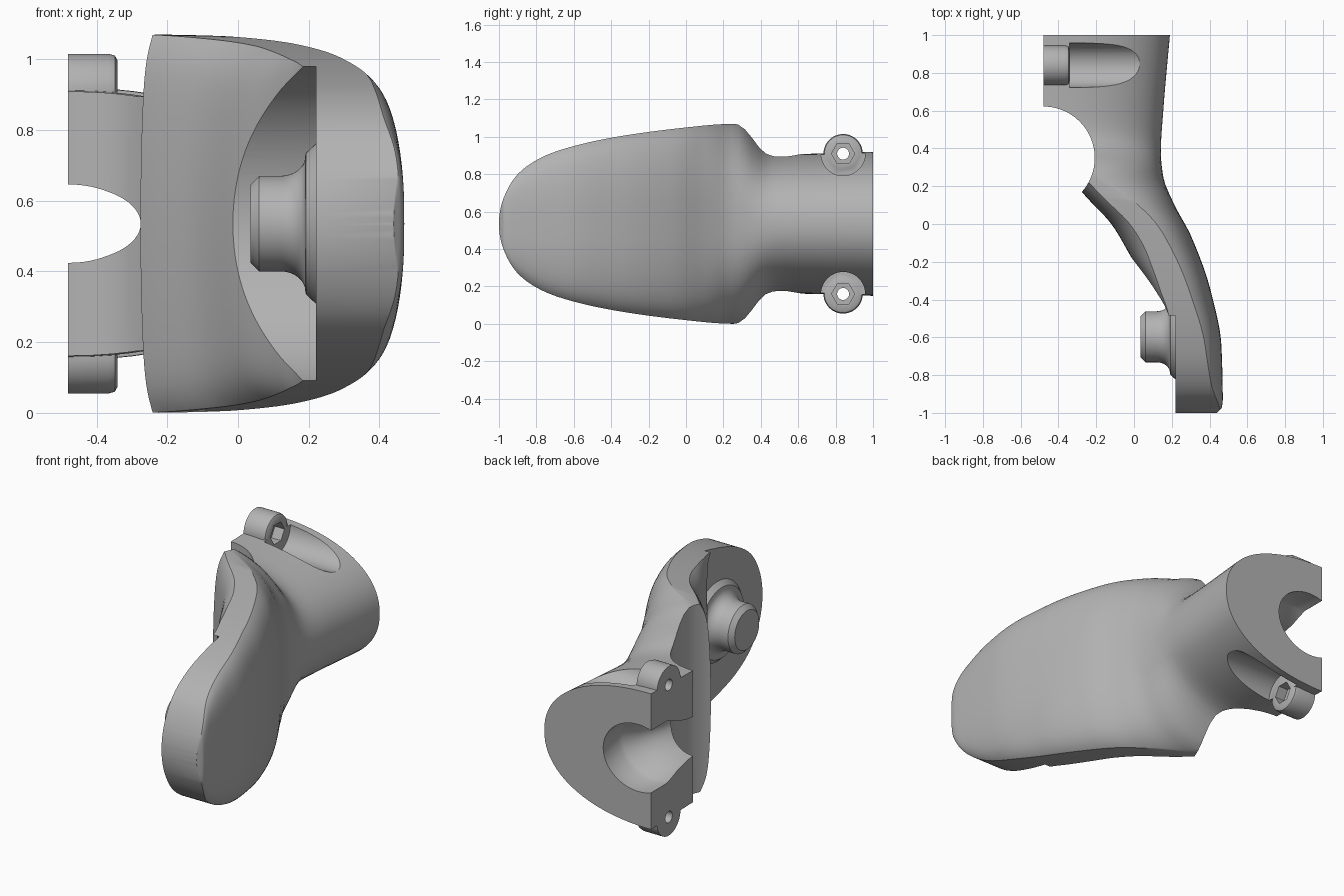
import bpy, bmesh, math
from math import sin, cos, pi

if "Cube" in bpy.data.objects:
    bpy.data.objects.remove(bpy.data.objects["Cube"], do_unlink=True)

MID = 0.535  # height of the symmetry plane

grey = bpy.data.materials.new("plain_grey")
grey.use_nodes = True
grey.diffuse_color = (0.45, 0.45, 0.45, 1)
grey.node_tree.nodes["Principled BSDF"].inputs["Base Color"].default_value = (0.45, 0.45, 0.45, 1)


def curve(keys):
    """Smooth interpolation through (position, value) keys without overshoot."""
    n = len(keys)
    slope = [(keys[i + 1][1] - keys[i][1]) / (keys[i + 1][0] - keys[i][0]) for i in range(n - 1)]
    tan = [slope[0]]
    for a, b in zip(slope, slope[1:]):
        tan.append(2 * a * b / (a + b) if a * b > 0 else 0)
    tan.append(slope[-1])

    def f(p):
        i = 0
        while i < n - 2 and p > keys[i + 1][0]:
            i += 1
        (x0, y0), (x1, y1) = keys[i], keys[i + 1]
        w = x1 - x0
        u = min(max((p - x0) / w, 0), 1)
        return ((1 + 2 * u) * (1 - u) ** 2 * y0 + u * (1 - u) ** 2 * w * tan[i]
                + u * u * (3 - 2 * u) * y1 + u * u * (u - 1) * w * tan[i + 1])
    return f


def loft(name, rings):
    """Closed solid through a list of rings with equal point counts."""
    bm = bmesh.new()
    rows = [[bm.verts.new(p) for p in r] for r in rings]
    n = len(rows[0])
    for a, b in zip(rows, rows[1:]):
        for i in range(n):
            j = (i + 1) % n
            bm.faces.new((a[i], a[j], b[j], b[i]))
    bm.faces.new(rows[0][::-1])
    bm.faces.new(rows[-1])
    bmesh.ops.recalc_face_normals(bm, faces=bm.faces)
    mesh = bpy.data.meshes.new(name)
    bm.to_mesh(mesh)
    bm.free()
    mesh.materials.append(grey)
    ob = bpy.data.objects.new(name, mesh)
    bpy.context.collection.objects.link(ob)
    return ob


def lathe_x(name, y, z, profile, n=48):
    """Solid turned around an axis parallel to x; profile is (x, radius)."""
    return loft(name, [[(x, y + r * cos(2 * pi * i / n), z + r * sin(2 * pi * i / n))
                        for i in range(n)] for x, r in profile])


def combine(target, tool, operation):
    m = target.modifiers.new(operation.lower(), "BOOLEAN")
    m.operation, m.object, m.solver = operation, tool, "EXACT"
    bpy.context.view_layer.objects.active = target
    bpy.ops.object.modifier_apply(modifier=m.name)
    bpy.data.objects.remove(tool, do_unlink=True)


# Lever body: outlines along its length
half_height = curve([(0, 0.004), (.122, .15), (.224, .265), (.316, .34), (.387, .385), (.548, .46),
                     (.707, .515), (.775, .533), (.8, .535), (.815, .51), (.831, .445),
                     (.851, .39), (.88, .373), (1, .385)])
outer = curve([(-1, .44), (-.97, .465), (-.93, .47), (-.65, .463), (-.35, .405), (-.07, .305),
               (.12, .205), (.25, .155), (.38, .142), (.6, .155), (1, .19)])
inner = curve([(-1, .2), (-.6, .19), (-.45, .155), (-.35, .1), (-.2, 0), (0, -.12),
               (.14, -.25), (.2, -.3), (.45, -.48), (1, -.48)])
drop = curve([(-1, 0), (-.85, .06), (-.5, .1), (0, .15), (.28, .27), (1, .27)])
bulge = curve([(-1, 0), (-.45, .02), (-.1, .1), (.2, .08), (.4, 0), (1, 0)])
tube_blend = curve([(-1, 0), (.12, 0), (.48, 1), (1, 1)])


def body_ring(q):
    y = 2 * q * q - 1
    h, xo, xi, s = half_height(q), outer(y), inner(y), tube_blend(y)
    front, back = [], []
    for k in range(41):
        t = sin(pi * (k / 40 - .5))
        a = abs(t)
        paddle = xo - drop(y) * (.7 * a ** 3 + .3 * a ** 12)
        tube = -.48 + (xo + .48) * max(0, 1 - a ** 2.2) ** (1 / 2.2)
        x_in = xi + bulge(y) * (.4 * a ** 2 + .6 * a ** 10)
        x_out = max(paddle * (1 - s) + tube * s, x_in + .005)
        front.append((x_out, y, MID + h * t))
        back.append((x_in, y, MID + h * t))
    return front + back[::-1]


body = loft("lever_body", [body_ring(i / 90) for i in range(91)])


# Round scoop behind the paddle
def scoop_ring(z, n=96):
    return [(-.48 + .272 * cos(2 * pi * i / n), .35 + .272 * sin(2 * pi * i / n), z) for i in range(n)]


combine(body, loft("scoop_cutter", [scoop_ring(-.2), scoop_ring(1.3)]), "DIFFERENCE")


# Bore through the clamp, wide at the back and narrow at the throat
def bore_ring(y, cx, rx, rz, n=64):
    return [(cx + rx * cos(2 * pi * i / n), y, MID + rz * sin(2 * pi * i / n)) for i in range(n)]


bore = [(.3, -.48, .205, .108), (.6, -.48, .205, .108), (.68, -.47, .21, .118),
        (.76, -.45, .22, .14), (.84, -.41, .22, .18), (.86, -.4, .22, .19), (1.1, -.4, .22, .19)]
combine(body, loft("bore_cutter", [bore_ring(*b) for b in bore]), "DIFFERENCE")

# Pocket in the inner side of the paddle
combine(body, lathe_x("pocket_cutter", -.65, MID, [(-.3, .474), (.22, .474)], 128), "DIFFERENCE")

# Screw bosses with tool clearance, through hole and hexagonal recess
for side in (-1, 1):
    z = MID + side * .375
    combine(body, lathe_x("clearance_cutter", .84, z, [(-.342, .118), (.4, .118)]), "DIFFERENCE")
    combine(body, lathe_x("boss", .84, z, [(-.48, .105), (-.365, .105), (-.348, .1), (-.34, .085)]), "UNION")
    # Soft web joining the boss to the clamp
    combine(body, lathe_x("screw_hole_cutter", .84, z, [(-.6, .032), (-.2, .032)], 24), "DIFFERENCE")
    combine(body, lathe_x("hex_cutter", .84, z, [(-.4, .062), (-.3, .062)], 6), "DIFFERENCE")

# Pivot knob with flared foot and chamfered end
flare = [(.12 + .07 * sin(a), .135 + .055 * (1 - cos(a))) for a in [i * pi / 16 for i in range(9)]]
knob = [(.035, .11), (.06, .135)] + flare + [(.192, .2), (.222, .228), (.26, .228)]
combine(body, lathe_x("pivot_knob", -.597, MID, knob, 64), "UNION")

bpy.ops.object.select_all(action="DESELECT")
body.select_set(True)
bpy.context.view_layer.objects.active = body
bpy.ops.object.shade_smooth_by_angle(angle=math.radians(32))
